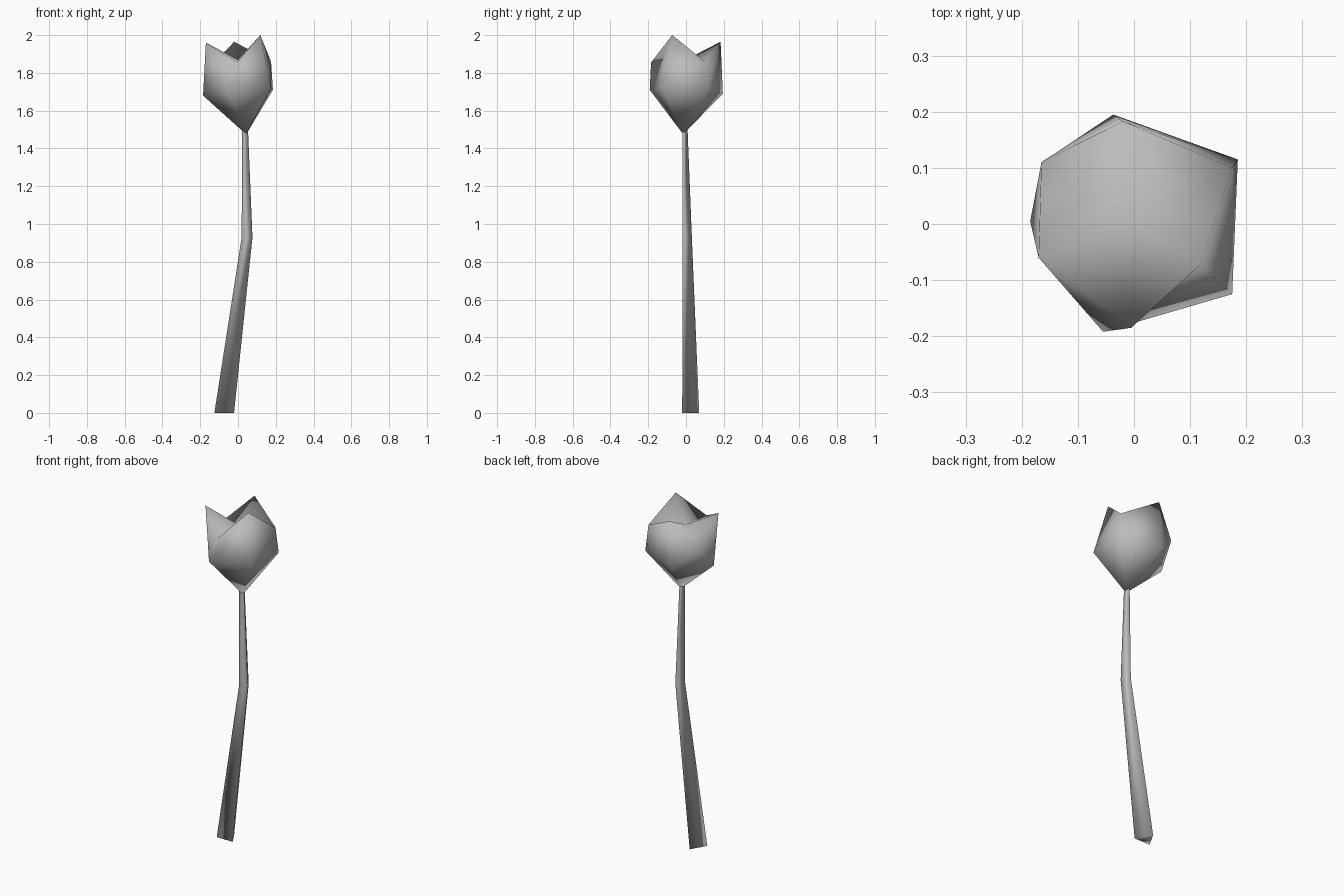
import bpy
import math

cube = bpy.data.objects.get("Cube")
if cube:
    bpy.data.objects.remove(cube, do_unlink=True)

grey = bpy.data.materials.new("plain_grey")
grey.use_nodes = True
COLOUR = (0.5, 0.5, 0.5, 1)
grey.diffuse_color = COLOUR
grey.node_tree.nodes["Principled BSDF"].inputs["Base Color"].default_value = COLOUR


def make_part(name, verts, faces):
    mesh = bpy.data.meshes.new(name)
    mesh.from_pydata(verts, [], faces)
    mesh.materials.append(grey)
    mesh.shade_smooth()
    part = bpy.data.objects.new(name, mesh)
    bpy.context.collection.objects.link(part)


# Stem: three-sided tapering tube along a bent path (x, y, z, radius)
path = [(-0.073, 0.01, 0, 0.06), (0.048, -0.002, 0.93, 0.033), (0.037, -0.01, 1.51, 0.018)]
corners = [math.radians(a) for a in (90, 210, 330)]
stem_verts = [(x + r * math.cos(a), y + r * math.sin(a), z)
              for x, y, z, r in path for a in corners]
stem_faces = [(2, 1, 0)]
for ring in range(len(path) - 1):
    for i in range(3):
        a, b = ring * 3 + i, ring * 3 + (i + 1) % 3
        stem_faces.append((a, b, b + 3, a + 3))
make_part("stem", stem_verts, stem_faces)

# Flower head: a closed bud with five bulging corners, three petal tips and a sunken top
base = [(0.043, -0.015, 1.475)]
belly = [(0.185, 0.115, 1.71), (-0.037, 0.195, 1.69), (-0.185, 0.005, 1.68),
         (-0.055, -0.192, 1.71), (0.175, -0.125, 1.72)]
rim = [(0.175, 0.1, 1.86), (-0.02, 0.183, 1.965), (-0.165, 0.11, 1.815),
       (-0.17, -0.06, 1.96), (-0.005, -0.185, 1.855), (0.118, -0.073, 2.0)]
centre = [(0, 0, 1.87)]
B, R, C = 1, 6, 12
bud = [(0, B + (i + 1) % 5, B + i) for i in range(5)]
bud += [(B, B + 1, R + 1, R), (B + 1, R + 2, R + 1), (B + 1, B + 2, R + 2),
        (B + 2, R + 3, R + 2), (B + 2, B + 3, R + 3), (B + 3, R + 4, R + 3),
        (B + 3, B + 4, R + 5, R + 4), (B + 4, B, R, R + 5)]
bud += [(C, R + i, R + (i + 1) % 6) for i in range(6)]
make_part("flower_head", base + belly + rim + centre, bud)
